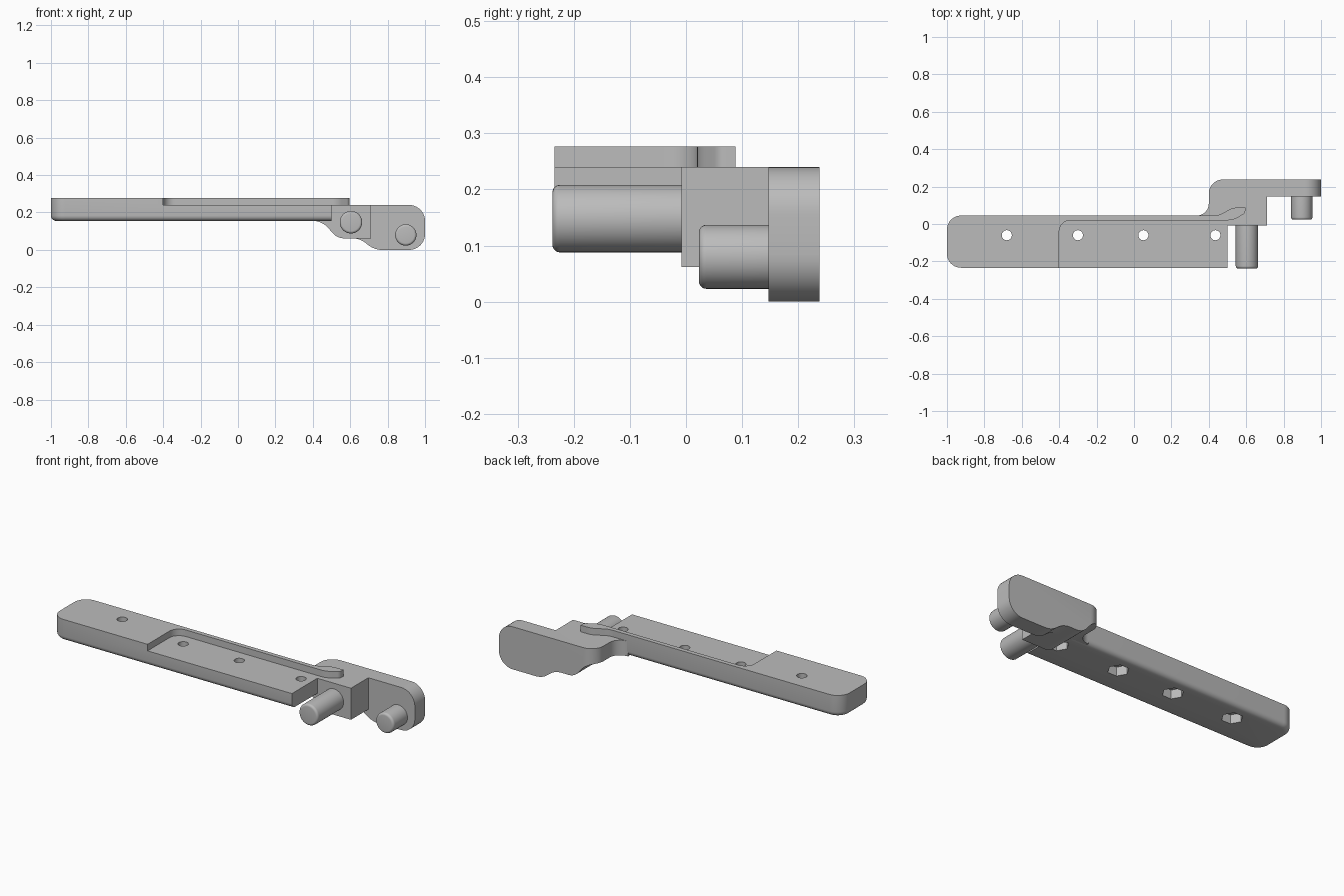
import bpy, bmesh, math
from mathutils import Vector

cube = bpy.data.objects.get("Cube")
if cube:
    bpy.data.objects.remove(cube, do_unlink=True)

GREY = (0.5, 0.5, 0.5, 1)
metal = bpy.data.materials.new("plain grey")
metal.use_nodes = True
metal.diffuse_color = GREY
bsdf = next(n for n in metal.node_tree.nodes if n.type == 'BSDF_PRINCIPLED')
bsdf.inputs["Base Color"].default_value = GREY


def outline(corners, steps=10):
    """Turn (u, v, radius) corners into a filleted polygon."""
    pts = []
    for i, (u, v, r) in enumerate(corners):
        p = Vector((u, v))
        if r == 0:
            pts.append(p)
            continue
        a = (Vector(corners[i - 1][:2]) - p).normalized()
        b = (Vector(corners[(i + 1) % len(corners)][:2]) - p).normalized()
        half = a.angle(b) / 2
        c = p + (a + b).normalized() * r / math.sin(half)
        t = r / math.tan(half)
        d1, d2 = (p + a * t - c).normalized(), (p + b * t - c).normalized()
        pts += [c + d1.slerp(d2, k / steps).normalized() * r for k in range(steps + 1)]
    return pts


def prism(name, pts, lo, hi, axis='z', soften=None, width=0.0):
    """Extrude a polygon along z (or y); soften picks the edges to round."""
    bm = bmesh.new()
    put = (lambda p, h: (p[0], p[1], h)) if axis == 'z' else (lambda p, h: (p[0], h, p[1]))
    face = bm.faces.new([bm.verts.new(put(p, lo)) for p in pts])
    new = bmesh.ops.extrude_face_region(bm, geom=[face])["geom"]
    shift = put((0, 0), hi - lo)
    bmesh.ops.translate(bm, vec=shift, verts=[g for g in new if isinstance(g, bmesh.types.BMVert)])
    bmesh.ops.recalc_face_normals(bm, faces=bm.faces)
    if soften:
        edges = [e for e in bm.edges if soften(*[v.co for v in e.verts])]
        bmesh.ops.bevel(bm, geom=edges, offset=width, segments=5, profile=0.5, affect='EDGES')
    mesh = bpy.data.meshes.new(name)
    bm.to_mesh(mesh)
    bm.free()
    mesh.materials.append(metal)
    ob = bpy.data.objects.new(name, mesh)
    bpy.context.collection.objects.link(ob)
    return ob


def carve(ob, cutter, operation='DIFFERENCE'):
    mod = ob.modifiers.new("carve", 'BOOLEAN')
    mod.operation, mod.solver, mod.object = operation, 'EXACT', cutter
    bpy.context.view_layer.objects.active = ob
    bpy.ops.object.modifier_apply(modifier=mod.name)
    bpy.data.objects.remove(cutter, do_unlink=True)


def ring(x, v, r, sides):
    return [(x + r * math.cos(math.tau * k / sides), v + r * math.sin(math.tau * k / sides))
            for k in range(sides)]


# Long mounting bar, rounded underneath except at its square end
TOP, FLOOR, UNDER = 0.277, 0.24, 0.155
FRONT, BACK, END = -0.234, 0.045, 0.5
bar = prism("mounting_bar",
            outline([(-1, FRONT, 0.075), (END, FRONT, 0), (END, BACK, 0), (-1, BACK, 0.075)]),
            UNDER, TOP,
            soften=lambda a, b: max(a.z, b.z) < UNDER + 0.01 and min(a.x, b.x) < END - 0.01,
            width=0.028)

# Shallow pocket, open to the front and the square end
carve(bar, prism("pocket_cutter",
                 outline([(-0.4, -0.4, 0), (0.7, -0.4, 0), (0.7, 0.02, 0), (-0.4, 0.02, 0.06)]),
                 FLOOR, 0.4))

# Screw holes with hexagonal nut recesses below
for x in (-0.68, -0.3, 0.05, 0.435):
    carve(bar, prism("hole_cutter", ring(x, -0.06, 0.027, 24), 0, 0.4))
    carve(bar, prism("nut_cutter", ring(x, -0.06, 0.055, 6), 0, 0.205))

# Stepped arm: side silhouette crossed with its plan
arm = prism("stepped_arm",
            outline([(0.32, UNDER, 0), (0.45, UNDER, 0.11), (0.53, 0.062, 0.08), (0.65, 0.062, 0.12),
                     (0.73, 0, 0.12), (1, 0, 0.085), (1, FLOOR, 0.085), (0.32, FLOOR, 0)]),
            -0.5, 0.5, axis='y')
PAD = 0.147
carve(arm, prism("plan_cutter",
                 outline([(0.33, 0.03, 0), (0.33, BACK, 0), (0.4, BACK, 0.065), (0.4, 0.238, 0.075),
                          (1.1, 0.238, 0), (1.1, PAD, 0), (0.71, PAD, 0), (0.71, -0.008, 0),
                          (0.42, -0.008, 0), (0.42, 0.03, 0)]),
                 -0.2, 0.5), 'INTERSECT')
carve(arm, prism("step_cutter", [(0.6, -0.1), (0.8, -0.1), (0.8, PAD), (0.6, PAD)], -0.1, 0.062))

# Curved lip continuing the pocket rim over the arm
lip = prism("rim_lip",
            outline([(0.4, 0.02, 0), (0.53, 0.02, 0.1), (0.595, 0.058, 0.025), (0.595, 0.088, 0),
                     (0.53, 0.088, 0.1), (0.45, BACK, 0.1), (0.4, BACK, 0)]),
            FLOOR - 0.005, TOP)

# Round pins with softened front ends
pins = [prism(name, ring(x, z, r, 40), y0, y1, axis='y',
              soften=lambda a, b, y=y0: max(a.y, b.y) < y + 0.001, width=0.013)
        for name, x, z, r, y0, y1 in (("large_pin", 0.604, 0.148, 0.06, -0.238, 0.01),
                                      ("small_pin", 0.897, 0.08, 0.057, 0.023, 0.16))]

# Smooth the curves, keep the corners crisp
bpy.ops.object.select_all(action='DESELECT')
for ob in [bar, arm, lip] + pins:
    ob.select_set(True)
bpy.context.view_layer.objects.active = bar
bpy.ops.object.shade_smooth_by_angle(angle=math.radians(30))
